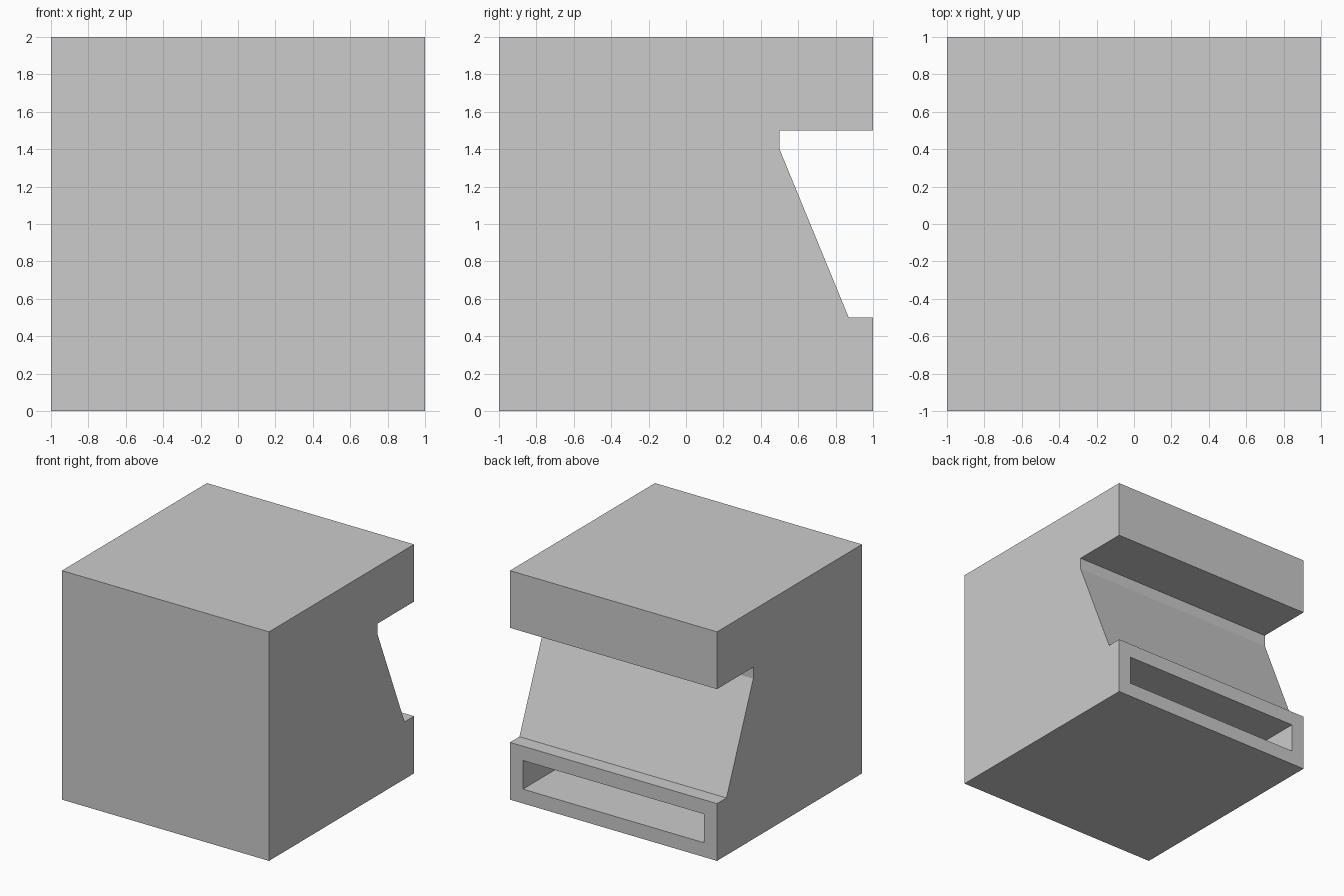
import bpy
import bmesh
from mathutils import Vector

if "Cube" in bpy.data.objects:
    bpy.data.objects.remove(bpy.data.objects["Cube"])

# Side profile (y, z): block with a sloped panel notch in the back
PROFILE = [(-1, 0), (1, 0), (1, 0.5), (0.87, 0.5), (0.5, 1.4),
           (0.5, 1.5), (1, 1.5), (1, 2), (-1, 2)]

bm = bmesh.new()
side = bm.faces.new([bm.verts.new((-1, y, z)) for y, z in PROFILE])

# Extrude the profile across the full width
ext = bmesh.ops.extrude_face_region(bm, geom=[side], use_keep_orig=True)
verts = [g for g in ext["geom"] if isinstance(g, bmesh.types.BMVert)]
bmesh.ops.translate(bm, verts=verts, vec=(2, 0, 0))
bmesh.ops.recalc_face_normals(bm, faces=bm.faces[:])

# Slot in the lower back face: even border, then pushed inward
bm.normal_update()
slot = min(bm.faces, key=lambda f: (f.calc_center_median() - Vector((0, 1, 0.25))).length)
bmesh.ops.inset_individual(bm, faces=[slot], thickness=0.125, use_even_offset=True)
bm.normal_update()
bmesh.ops.inset_individual(bm, faces=[slot], thickness=0, depth=-0.5)

mesh = bpy.data.meshes.new("cabinet_body")
bm.to_mesh(mesh)
bm.free()
body = bpy.data.objects.new("cabinet_body", mesh)
bpy.context.collection.objects.link(body)
